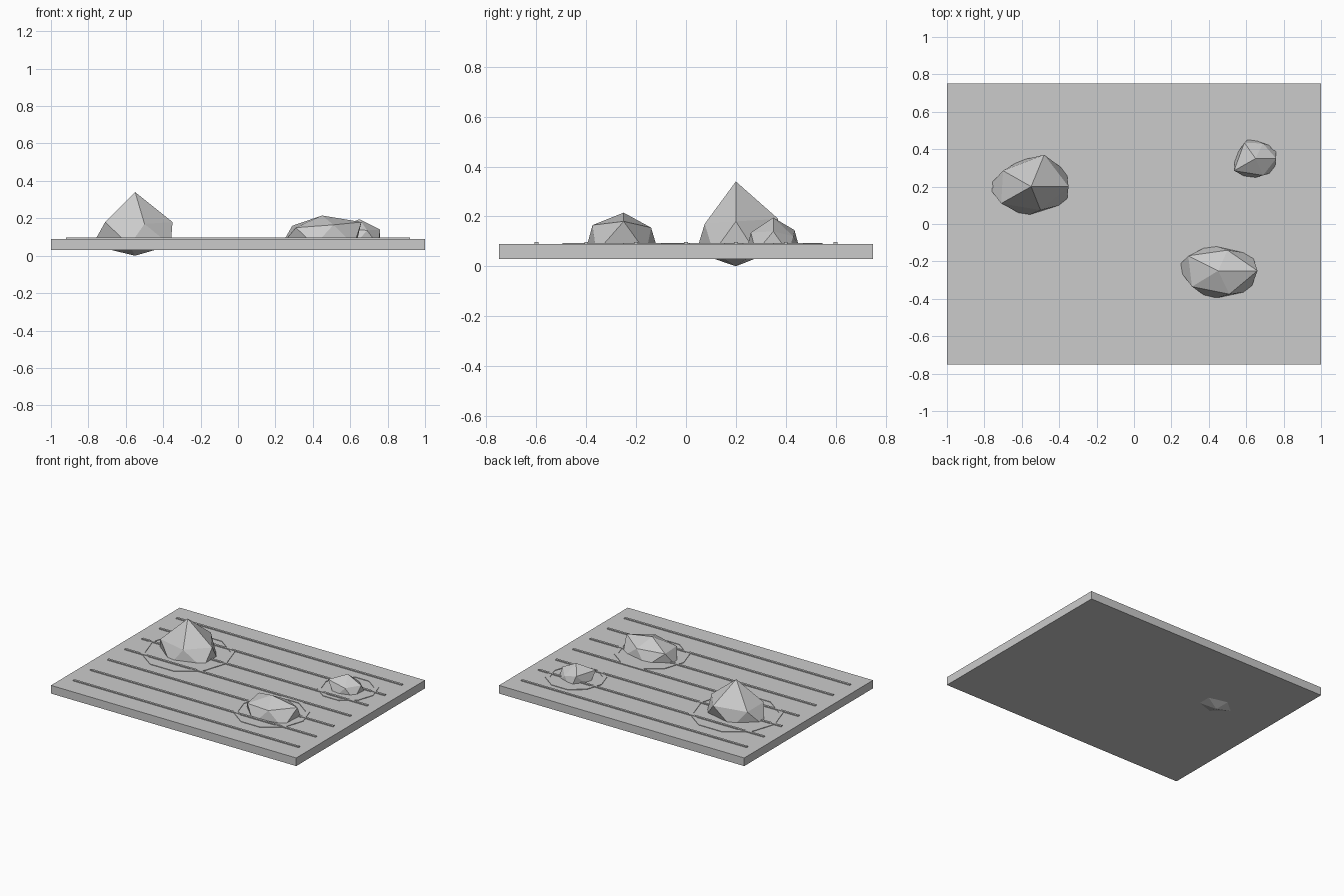
import bpy, bmesh
from math import pi

cube = bpy.data.objects.get("Cube")
if cube:
    bpy.data.objects.remove(cube)

stone_grey = bpy.data.materials.new("stone_grey")
stone_grey.use_nodes = True
colour = (0.6, 0.6, 0.6, 1)
stone_grey.diffuse_color = colour
stone_grey.node_tree.nodes["Principled BSDF"].inputs["Base Color"].default_value = colour

SAND_TOP = 0.09


def add_object(name, bm):
    bmesh.ops.recalc_face_normals(bm, faces=bm.faces)
    mesh = bpy.data.meshes.new(name)
    bm.to_mesh(mesh)
    bm.free()
    mesh.materials.append(stone_grey)
    obj = bpy.data.objects.new(name, mesh)
    bpy.context.collection.objects.link(obj)
    return obj


def box(name, size, location):
    bm = bmesh.new()
    bmesh.ops.create_cube(bm, size=1)
    bmesh.ops.scale(bm, vec=size, verts=bm.verts)
    add_object(name, bm).location = location


def ring(name, radius, centre, sides=10, width=0.03, height=0.004):
    """Flat raked band swept around a rock."""
    bm = bmesh.new()
    low, high = SAND_TOP - 0.01, SAND_TOP + height
    inner = radius - width
    profile = [bm.verts.new((r, 0, z)) for r, z in
               ((inner, low), (inner, high), (radius, high), (radius, low))]
    edges = [bm.edges.new((profile[i], profile[(i + 1) % 4])) for i in range(4)]
    bmesh.ops.spin(bm, geom=profile + edges, axis=(0, 0, 1), cent=(0, 0, 0),
                   angle=2 * pi, steps=sides, use_merge=True)
    bmesh.ops.remove_doubles(bm, verts=bm.verts, dist=0.0001)
    add_object(name, bm).location = (*centre, 0)


def rock(name, centre, top, bottom, shoulder, foot):
    """Twenty-sided rock: peak, shoulder ring, buried foot ring, base point."""
    bm = bmesh.new()
    peak = bm.verts.new((*centre, top))
    base = bm.verts.new((*centre, bottom))
    upper = [bm.verts.new(p) for p in shoulder]
    lower = [bm.verts.new((x, y, 0.055)) for x, y in foot]
    for i in range(5):
        j = (i + 1) % 5
        for face in ((peak, upper[i], upper[j]), (upper[i], lower[i], upper[j]),
                     (lower[i], lower[j], upper[j]), (base, lower[j], lower[i])):
            bm.faces.new(face)
    add_object(name, bm)


# Sand bed and straight raked lines
box("sand_bed", (2, 1.5, 0.06), (0, 0, SAND_TOP - 0.03))
for i in range(7):
    box(f"rake_line_{i + 1}", (1.84, 0.016, 0.014), (0, (i - 3) * 0.2, SAND_TOP))

# Rocks, rings listed counter-clockwise from +x
rock("tall_rock", (-0.55, 0.2), 0.34, 0,
     [(-0.35, 0.2, 0.18), (-0.48, 0.37, 0.19), (-0.7, 0.285, 0.17),
      (-0.71, 0.11, 0.18), (-0.5, 0.075, 0.17)],
     [(-0.36, 0.28), (-0.61, 0.34), (-0.78, 0.2), (-0.58, 0.04), (-0.36, 0.11)])
rock("wide_rock", (0.45, -0.25), 0.215, 0.035,
     [(0.66, -0.25, 0.18), (0.5, -0.14, 0.155), (0.29, -0.17, 0.16),
      (0.31, -0.335, 0.15), (0.51, -0.375, 0.165)],
     [(0.63, -0.16), (0.41, -0.11), (0.23, -0.23), (0.41, -0.405), (0.62, -0.36)])
rock("small_rock", (0.65, 0.35), 0.195, 0.035,
     [(0.76, 0.35, 0.14), (0.69, 0.43, 0.12), (0.59, 0.435, 0.145),
      (0.535, 0.285, 0.15), (0.69, 0.26, 0.135)],
     [(0.76, 0.41), (0.62, 0.46), (0.54, 0.36), (0.62, 0.24), (0.75, 0.28)])

# Raked rings around the rocks
ring("tall_rock_ring", 0.315, (-0.55, 0.2))
ring("wide_rock_ring", 0.257, (0.45, -0.25))
ring("small_rock_ring", 0.207, (0.65, 0.35))
